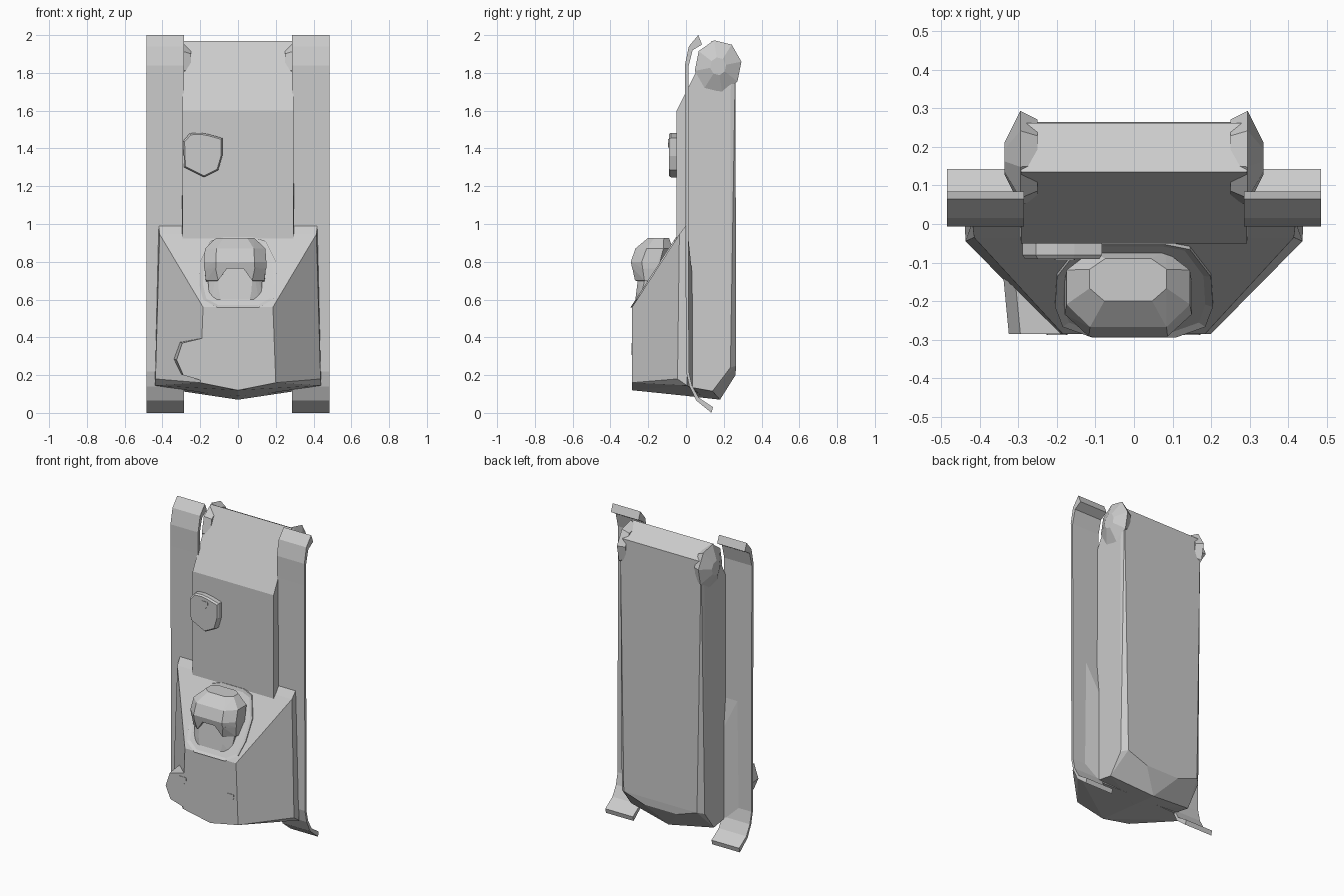
import bpy, bmesh
from math import sin, cos, radians

if "Cube" in bpy.data.objects:
    bpy.data.objects.remove(bpy.data.objects["Cube"])


def finish(name, bm):
    bmesh.ops.recalc_face_normals(bm, faces=bm.faces)
    mesh = bpy.data.meshes.new(name)
    bm.to_mesh(mesh)
    bm.free()
    ob = bpy.data.objects.new(name, mesh)
    bpy.context.collection.objects.link(ob)
    return ob


def hull(name, pts, inset=None):
    """Convex faceted solid; inset optionally rims the frontmost-facing face."""
    bm = bmesh.new()
    vs = [bm.verts.new(p) for p in pts]
    res = bmesh.ops.convex_hull(bm, input=vs)
    junk = {v for v in res["geom_interior"] + res["geom_unused"]
            if isinstance(v, bmesh.types.BMVert)}
    bmesh.ops.delete(bm, geom=list(junk), context='VERTS')
    bmesh.ops.dissolve_limit(bm, angle_limit=radians(2), verts=bm.verts, edges=bm.edges)
    if inset:
        bm.normal_update()
        face = min(bm.faces, key=lambda f: f.normal.y * f.calc_area())
        bmesh.ops.inset_region(bm, faces=[face], thickness=inset[0], depth=inset[1])
    return finish(name, bm)


def both(pts):
    return [(s * x, y, z) for x, y, z in pts for s in (1, -1)]


def strip(name, x0, x1, prof):
    """Extrude a closed y-z profile from x0 to x1."""
    bm = bmesh.new()
    f = bm.faces.new([bm.verts.new((x0, y, z)) for y, z in prof])
    ext = bmesh.ops.extrude_face_region(bm, geom=[f])["geom"]
    bmesh.ops.translate(bm, vec=(x1 - x0, 0, 0),
                        verts=[v for v in ext if isinstance(v, bmesh.types.BMVert)])
    return finish(name, bm)


def slope_y(z):
    return -0.285 + (z - 0.56) * 0.648


# main body: front slope, rear roll, V-shaped foot
hull("main_body", both([
    (.293, -.05, .3), (.293, -.05, 1.6), (.293, .135, 1.97), (.293, .262, 1.90),
    (.265, .265, 1.7), (.265, .265, .25), (.3, .235, 1.7), (.3, .235, .24),
    (.3, .14, .115), (.3, 0, .14), (.12, .262, .2), (0, .18, .07), (0, 0, .09)]))

# raised lower front casing
hull("front_casing", both([
    (.44, 0.005, .145), (.42, 0.005, 1.0), (.437, -.045, .18), (.415, -.035, .946),
    (.2, -.285, .16), (.185, -.285, .56), (0, -.285, .12), (0, .1, .08)]))

# side bulge on the casing
bulge = [(-.17, .40), (-.295, .37), (-.325, .28), (-.29, .2), (-.17, .165)]
hull("side_bulge", [(x, -.285, z) for x, z in bulge]
     + [(x - .014, y, z + .005) for x, z in bulge for y in (-.14, -.06)])

# fenders with curled ends
outer = [(.135, 0), (.055, .065), (.018, .14), (0, .22), (-.005, 1.7),
         (-.006, 1.84), (.015, 1.94), (.065, 2.0)]
inner = [(.085, 1.95), (.035, 1.92), (.012, 1.83), (.012, 1.7), (.015, .22),
         (.032, .145), (.068, .08), (.143, .03)]
for s, side in ((1, "right"), (-1, "left")):
    strip("fender_" + side, s * .285, s * .485, outer + inner)

    # faceted hubs at the top corners
    pts = []
    for x, r in ((.25, .108), (.295, .132), (.336, .045)):
        for i in range(8):
            a = radians(45 * i + 10)
            pts.append((s * x, .17 + r * .95 * cos(a), 1.835 + r * 1.06 * sin(a)))
    hull("hub_" + side, pts)

# bezel plate around the dome, lying on the slope
bezel = [(.11, .558), (.185, .6), (.205, .68), (.2, .80), (.145, .91), (.08, .93)]
pts = both([(x, slope_y(z) - .008, z) for x, z in bezel])
pts += both([(x, slope_y(z) + .03, z) for x, z in bezel])
hull("dome_bezel", pts, inset=(.02, -.006))


# dome: cap, lower jaw and two cheeks under the brow
def ring(z, w, front, back):
    d = back - front
    return [(sx * w * k - .015, y, z) for sx in (1, -1)
            for k, y in ((.62, front), (1, front + .3 * d), (1, front + .75 * d), (.6, back))]


hull("dome_cap", ring(.765, .165, -.285, -.1) + ring(.87, .16, -.268, -.07)
     + ring(.927, .1, -.2, -.09) + ring(.80, .165, -.292, -.1))
hull("dome_jaw", ring(.6, .125, -.268, -.2) + ring(.65, .14, -.262, -.16)
     + ring(.78, .15, -.245, -.1))
for s, side in ((1, "right"), (-1, "left")):
    cheek = [(.04, -.285, .77), (.105, -.285, .77), (.163, -.23, .77), (.163, -.14, .77),
             (.09, -.27, .70), (.155, -.22, .70), (.155, -.15, .69), (.05, -.2, .76)]
    hull("dome_cheek_" + side, [(s * x - .015, y, z) for x, y, z in cheek])

# raised plaque on the upper body
plaque = [(-.155, 1.475), (-.255, 1.48), (-.29, 1.44), (-.285, 1.30),
          (-.18, 1.247), (-.105, 1.285), (-.083, 1.36), (-.083, 1.455), (-.2, 1.483)]
cx, cz = -.186, 1.365
hull("plaque", [(cx + (x - cx) * k, y, cz + (z - cz) * k)
                for x, z in plaque for k, y in ((1, -.04), (1, -.08), (.93, -.091))])

# small shield-shaped studs
for i, (x, y, z) in enumerate(((-.2, -.285, .35), (.145, -.285, .33), (-.18, -.091, 1.43))):
    shape = [(-.024, .02), (.024, .02), (.027, -.002), (.01, -.024), (-.008, -.024), (-.027, -.002)]
    hull("stud_%d" % i, [(x + a, y + d, z + b) for a, b in shape for d in (-.003, .01)])
